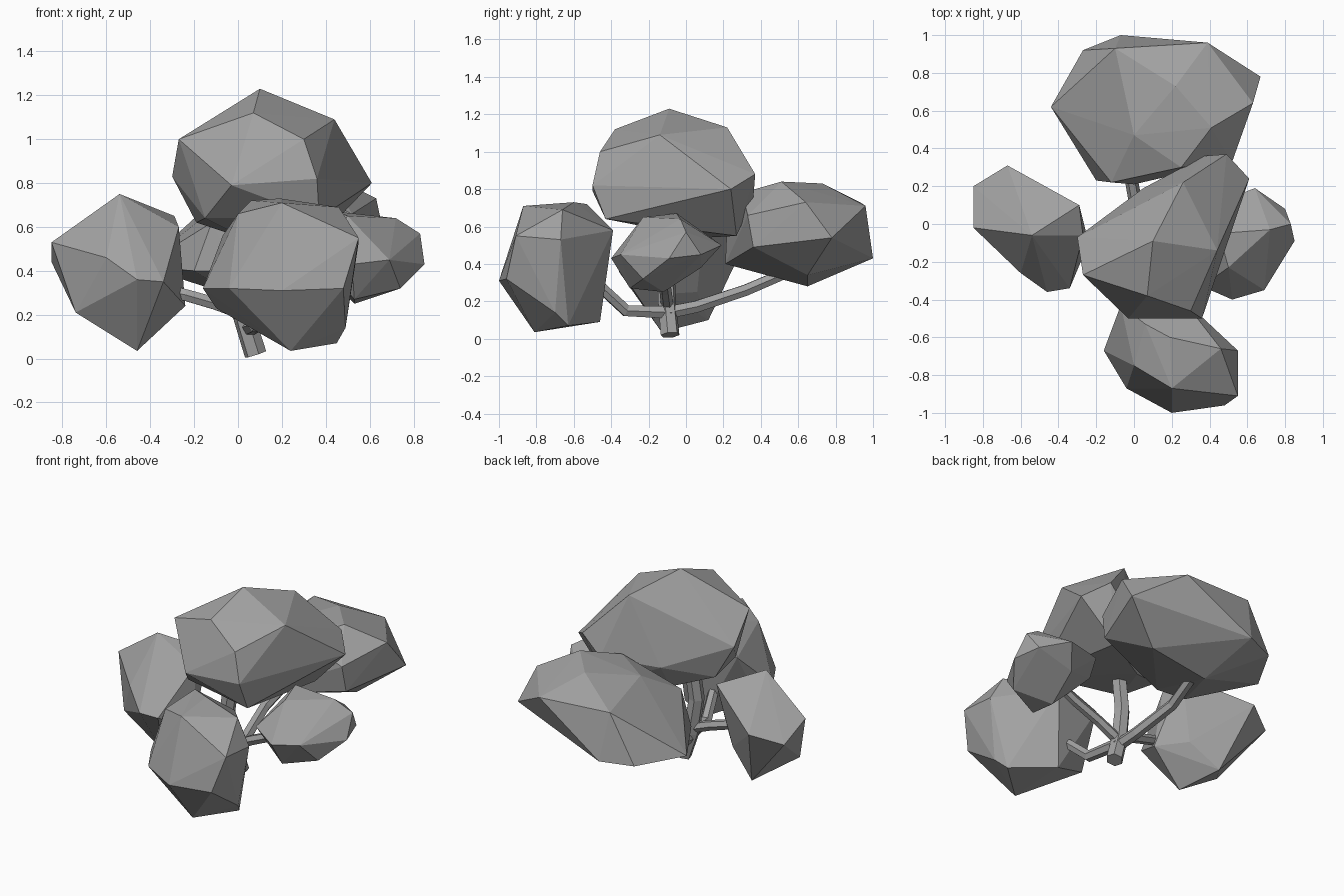
import bpy, bmesh

# Mid grey shared by all parts
GREY = bpy.data.materials.new("mid_grey")
GREY.diffuse_color = (.36, .36, .36, 1)


def place(name, data):
    data.materials.append(GREY)
    bpy.context.collection.objects.link(bpy.data.objects.new(name, data))


def clump(name, corners):
    """Faceted foliage mass wrapped tightly around a few corner points."""
    bm = bmesh.new()
    for p in corners:
        bm.verts.new(p)
    hull = bmesh.ops.convex_hull(bm, input=bm.verts[:])
    loose = [v for v in set(hull["geom_interior"] + hull["geom_unused"])
             if isinstance(v, bmesh.types.BMVert)]
    bmesh.ops.delete(bm, geom=loose, context='VERTS')
    bmesh.ops.recalc_face_normals(bm, faces=bm.faces[:])
    mesh = bpy.data.meshes.new(name)
    bm.to_mesh(mesh)
    bm.free()
    place(name, mesh)


def limb(name, path, radius, tip=1.0):
    """Six-sided tapering limb along a path."""
    curve = bpy.data.curves.new(name, 'CURVE')
    curve.dimensions = '3D'
    curve.bevel_depth = radius
    curve.bevel_resolution = 1
    curve.use_fill_caps = True
    spline = curve.splines.new('POLY')
    spline.points.add(len(path) - 1)
    for i, p in enumerate(path):
        spline.points[i].co = (*p, 1)
        spline.points[i].radius = 1 + (tip - 1) * i / (len(path) - 1)
    spline.use_smooth = False
    place(name, curve)


# Foliage
clump("top_foliage", [
    (.10, -.09, 1.23), (.26, .22, 1.13), (.44, -.14, 1.09), (.07, -.38, 1.12),
    (.30, -.46, 1.0), (-.27, -.27, 1.0), (-.30, -.07, .83), (-.03, -.50, .79),
    (.36, -.50, .82), (.61, .24, .80), (.49, .37, .88), (.37, .36, .75),
    (.37, -.43, .64), (-.19, -.03, .62), (.37, .27, .55), (.05, .09, .54),
    (.05, .19, .70), (-.15, -.30, .64)])
clump("front_foliage", [
    (-.16, -.67, .32), (-.04, -.87, .32), (.20, -1.0, .31), (.48, -.96, .32),
    (.55, -.91, .55), (.24, -.81, .035), (.49, -.70, .14), (.45, -.63, .07),
    (.20, -.46, .09), (0, -.75, .66), (.06, -.53, .72), (.19, -.60, .73),
    (.20, -.87, .71), (.46, -.66, .69), (.55, -.67, .53), (.25, -.39, .58),
    (-.07, -.43, .56), (-.10, -.60, .23)])
clump("left_foliage", [
    (-.54, -.06, .75), (-.67, .31, .50), (-.85, .20, .44), (-.85, -.02, .53),
    (-.60, -.26, .46), (-.46, -.36, .36), (-.34, -.34, .35), (-.29, .10, .65),
    (-.27, -.06, .60), (-.24, -.10, .24), (-.46, -.13, .035), (-.74, -.12, .21),
    (-.56, .12, .10), (-.38, .06, .25)])
clump("right_foliage", [
    (.72, -.03, .64), (.45, -.05, .67), (.50, -.23, .65), (.83, 0, .57),
    (.85, -.09, .43), (.64, .19, .50), (.80, .08, .45), (.74, -.23, .32),
    (.52, -.40, .43), (.69, -.35, .45), (.53, -.12, .25), (.53, -.30, .27),
    (.55, .08, .38), (.30, -.05, .48), (.36, -.33, .48), (.36, .08, .54)])
clump("back_foliage", [
    (0, .47, .77), (.22, .73, .83), (.25, .30, .78), (.41, .51, .84),
    (.63, .64, .73), (.67, .78, .54), (.39, .96, .71), (-.10, .93, .73),
    (-.07, 1.0, .43), (-.27, .92, .42), (-.44, .62, .42), (-.20, .23, .40),
    (-.12, .22, .62), (0, .21, .40), (.53, .36, .49), (.52, .33, .66),
    (0, .65, .28), (.40, .65, .34)])

# Trunk and the four branches reaching into the foliage
limb("trunk", [(.08, -.085, .02), (.03, -.10, .18), (0, -.11, .40), (.04, -.10, .70)], .052, .9)
limb("front_branch", [(.05, -.08, .14), (.08, -.32, .15), (.12, -.45, .27), (.15, -.60, .35)], .038, .8)
limb("back_branch", [(.04, -.10, .14), (.02, .05, .17), (-.03, .32, .26), (0, .60, .38)], .038, .85)
limb("left_branch", [(.04, -.10, .20), (-.10, -.11, .25), (-.24, -.12, .29), (-.42, -.10, .33)], .034, .85)
limb("right_branch", [(.04, -.10, .18), (.18, -.11, .26), (.36, -.12, .34), (.52, -.12, .42)], .034, .85)
